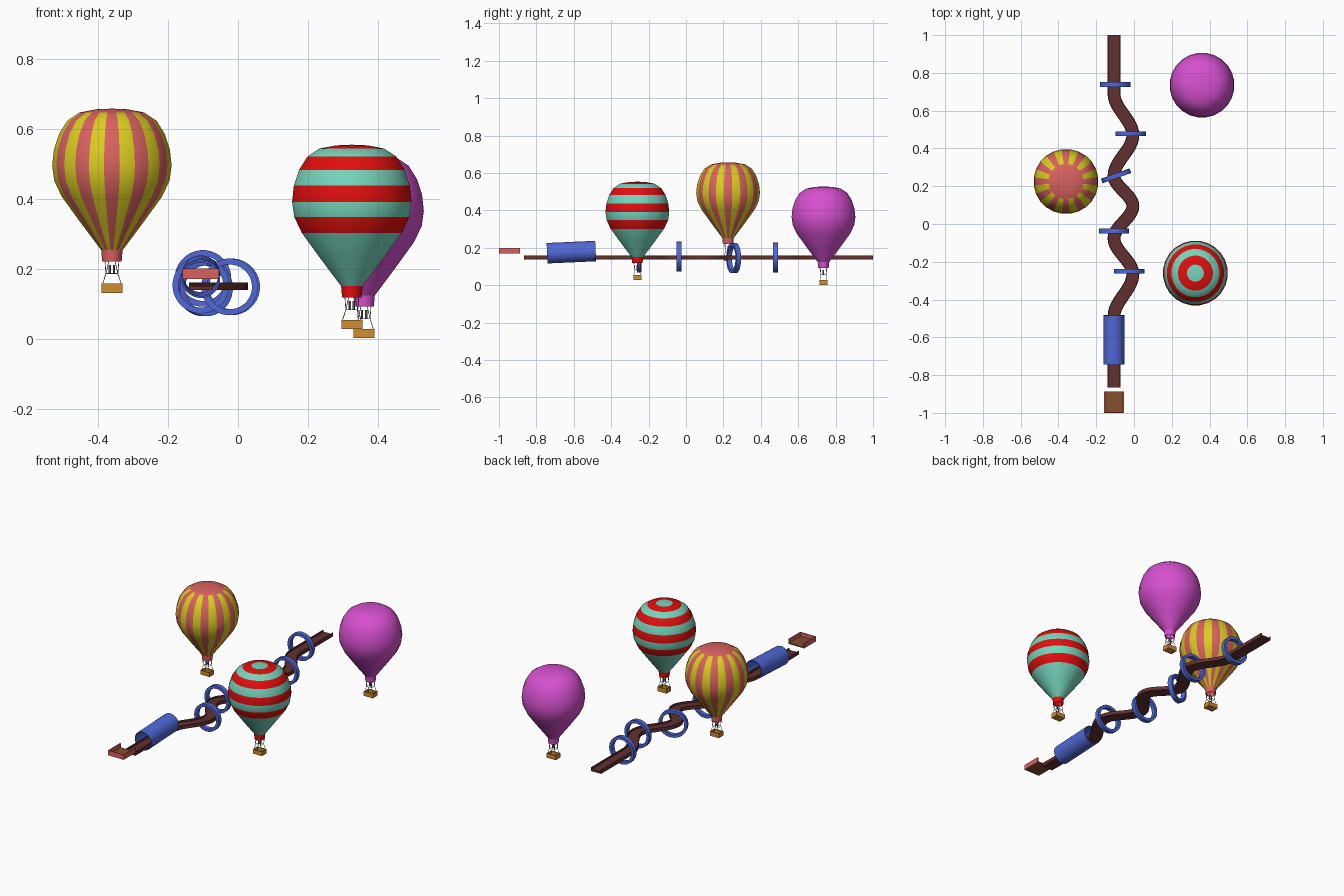
import bpy, bmesh, math
from mathutils import Vector, Matrix

if "Cube" in bpy.data.objects:
    bpy.data.objects.remove(bpy.data.objects["Cube"])


def mat(name, r, g, b):
    lin = lambda c: ((c / 255 + 0.055) / 1.055) ** 2.4 if c > 10 else c / 255 / 12.92
    m = bpy.data.materials.new(name)
    m.diffuse_color = (lin(r), lin(g), lin(b), 1)
    m.use_nodes = True
    m.node_tree.nodes["Principled BSDF"].inputs["Base Color"].default_value = m.diffuse_color
    return m


CORAL = mat("coral", 216, 98, 96)
YELLOW = mat("yellow", 220, 205, 32)
MAGENTA = mat("magenta", 215, 80, 208)
RED = mat("red", 225, 14, 14)
TEAL = mat("teal", 118, 212, 188)
BLUE = mat("blue", 80, 104, 214)
BROWN = mat("dark brown", 98, 48, 48)
TAN = mat("basket tan", 205, 142, 50)
FLOOR = mat("tray brown", 132, 78, 44)
GREY = mat("rope grey", 120, 115, 110)


def finish(bm, name, mats, loc=(0, 0, 0), rot=(0, 0, 0), smooth=None):
    bmesh.ops.recalc_face_normals(bm, faces=bm.faces[:])
    me = bpy.data.meshes.new(name)
    bm.to_mesh(me)
    bm.free()
    for m in mats:
        me.materials.append(m)
    ob = bpy.data.objects.new(name, me)
    ob.location, ob.rotation_euler = loc, rot
    bpy.context.collection.objects.link(ob)
    if smooth:
        bpy.ops.object.select_all(action='DESELECT')
        ob.select_set(True)
        bpy.context.view_layer.objects.active = ob
        bpy.ops.object.shade_smooth_by_angle(angle=math.radians(smooth))
    return ob


def lathe(name, prof, mats, n=24, closed=False, rule=None, smooth=35, **kw):
    """Spin (radius, height) points about z; rule(band, segment) gives the material."""
    bm = bmesh.new()
    rings = []
    for r, z in prof:
        if r == 0:
            rings.append([bm.verts.new((0, 0, z))] * n)
        else:
            rings.append([bm.verts.new((r * math.cos((i - .5) * math.tau / n),
                                        r * math.sin((i - .5) * math.tau / n), z)) for i in range(n)])
    for b in range(len(prof) if closed else len(prof) - 1):
        lo, hi = rings[b], rings[(b + 1) % len(prof)]
        for i in range(n):
            j = (i + 1) % n
            quad = list(dict.fromkeys([lo[i], lo[j], hi[j], hi[i]]))
            f = bm.faces.new(quad)
            f.material_index = rule(b, i) if rule else 0
    return finish(bm, name, mats, smooth=smooth, **kw)


def box(name, size, loc, m):
    bm = bmesh.new()
    bmesh.ops.create_cube(bm, size=1, matrix=Matrix.Diagonal((*size, 1)))
    return finish(bm, name, [m], loc)


def rods(name, pairs, rad, m, loc):
    bm = bmesh.new()
    for a, b in pairs:
        a, b = Vector(a), Vector(b)
        d = b - a
        M = Matrix.Translation((a + b) / 2) @ d.to_track_quat('Z', 'Y').to_matrix().to_4x4()
        bmesh.ops.create_cone(bm, cap_ends=True, segments=6, radius1=rad, radius2=rad,
                              depth=d.length, matrix=M)
    return finish(bm, name, [m], loc)


# Balloons: envelope, skirt, ropes, burner and basket
ENVELOPE = [(.031, .122), (.09, .2), (.144, .274), (.166, .32), (.172, .363), (.167, .409),
            (.152, .454), (.128, .492), (.093, .515), (.045, .524), (0, .526)]


def balloon(name, loc, mats, skirt, rule):
    lathe(name + "_envelope", ENVELOPE, mats, rule=rule, loc=loc)
    lathe(name + "_skirt", [(.031, .124), (.028, .09), (.025, .09), (.028, .124)], [skirt],
          closed=True, loc=loc)
    x, y, z = loc
    # hollow basket
    box(name + "_basket_floor", (.06, .044, .005), (x, y, z + .0025), TAN)
    for s in (-1, 1):
        box(name + "_basket_side", (.004, .044, .026), (x + s * .028, y, z + .013), TAN)
        box(name + "_basket_end", (.06, .004, .026), (x, y + s * .02, z + .013), TAN)
    # ropes rise to a small frame, then flare out to the skirt
    pairs = []
    for sx in (-1, 1):
        for sy in (-1, 1):
            top = (sx * .017, sy * .014, .055)
            pairs += [((sx * .027, sy * .019, .024), top), (top, (sx * .02, sy * .016, .094)),
                      (top, (sx * .008, sy * .02, .094))]
        pairs += [((-.017, sx * .014, .055), (.017, sx * .014, .055)),
                  ((sx * .017, -.014, .055), (sx * .017, .014, .055))]
    rods(name + "_ropes", pairs, .0011, GREY, loc)
    rods(name + "_burner", [((-.006, 0, .055), (-.006, 0, .08)), ((.006, 0, .055), (.006, 0, .08))],
         .004, GREY, loc)


balloon("striped_balloon", (-.36, .225, .131), [CORAL, YELLOW], CORAL,
        lambda b, i: 0 if b >= 8 else (i % 2))
balloon("banded_balloon", (.325, -.26, .028), [TEAL, RED], RED,
        lambda b, i: int(b in (2, 4, 6, 8)))
balloon("plain_balloon", (.36, .735, .002), [MAGENTA], MAGENTA, lambda b, i: 0)

# Winding track: a shallow channel swept along an eased zigzag
LEFT, RIGHT = -.106, -.006
KEYS = [(-.865, LEFT), (-.49, LEFT), (-.265, RIGHT), (-.075, LEFT), (.095, RIGHT),
        (.255, LEFT), (.47, RIGHT), (.69, LEFT), (1.0, LEFT)]
path = []
for (y0, x0), (y1, x1) in zip(KEYS, KEYS[1:]):
    for k in range(12):
        t = k / 12
        path.append(Vector((x0 + (x1 - x0) * (1 - math.cos(math.pi * t)) / 2, y0 + (y1 - y0) * t, 0)))
path.append(Vector((LEFT, 1.0, 0)))
SECTION = [(-.034, .139), (.034, .139), (.034, .16), (.029, .16), (.029, .15),
           (-.029, .15), (-.029, .16), (-.034, .16)]
bm = bmesh.new()
rows = []
for i, p in enumerate(path):
    d = (path[min(i + 1, len(path) - 1)] - path[max(i - 1, 0)]).normalized()
    side = Vector((d.y, -d.x, 0))
    rows.append([bm.verts.new(p + side * u + Vector((0, 0, z))) for u, z in SECTION])
for a, b in zip(rows, rows[1:]):
    for k in range(len(SECTION)):
        j = (k + 1) % len(SECTION)
        bm.faces.new((a[k], a[j], b[j], b[k]))
bm.faces.new(rows[0])
bm.faces.new(rows[-1])
finish(bm, "track", [BROWN], smooth=30)

# Hoops around the track
for x, y, z, turn in [(-.024, -.25, .148, 0), (-.106, -.037, .153, 0), (-.095, .255, .145, 20),
                      (-.018, .478, .148, 0), (-.1, .738, .172, 0)]:
    lathe("hoop", [(.064, -.013), (.081, -.013), (.081, .013), (.064, .013)], [BLUE], n=32, closed=True,
          loc=(x, y, z), rot=(math.pi / 2, 0, math.radians(turn)))

# Tunnel tube, tilted slightly upward
lathe("tunnel", [(.05, -.13), (.055, -.13), (.055, .13), (.05, .13)], [BLUE], n=32, closed=True,
      loc=(-.106, -.613, .177), rot=(math.pi / 2 - math.radians(-2.6 + 180), 0, 0))

# Starting tray: floor with three walls, open towards the track
box("tray_floor", (.096, .11, .006), (-.106, -.943, .174), FLOOR)
box("tray_front_wall", (.104, .006, .029), (-.106, -.997, .1855), CORAL)
for s in (-1, 1):
    box("tray_side_wall", (.006, .112, .029), (-.106 + s * .049, -.943, .1855), CORAL)
